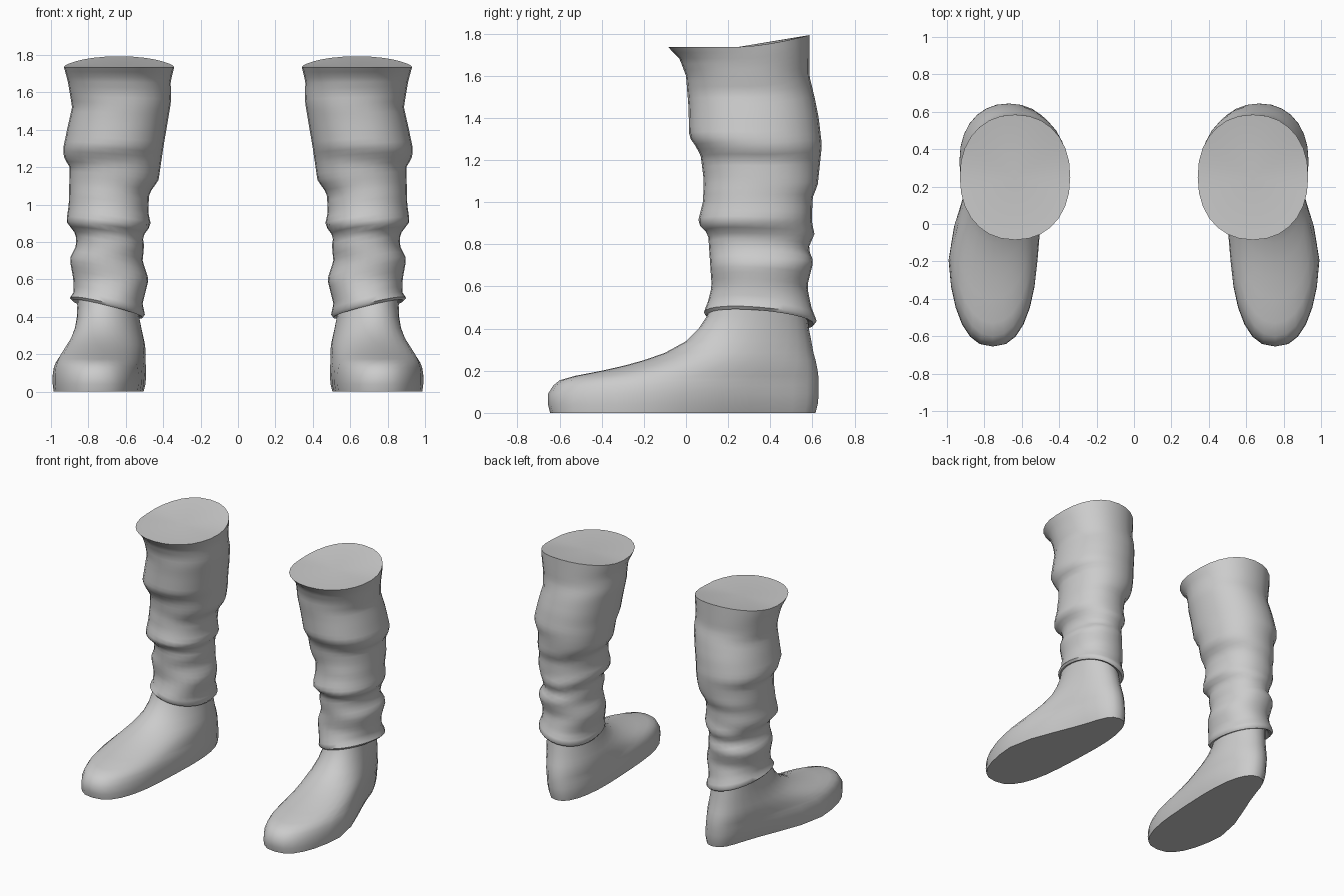
import bpy, bmesh, math

cube = bpy.data.objects.get("Cube")
if cube:
    bpy.data.objects.remove(cube)

grey = bpy.data.materials.new("plain_grey")
grey.use_nodes = True
tone = (0.6, 0.6, 0.6, 1)
grey.diffuse_color = tone
grey.node_tree.nodes["Principled BSDF"].inputs["Base Color"].default_value = tone

SEGMENTS = 28
RINGS = 46

# Shaft silhouettes on the four sides, as (height, position)
INNER = [(.40, .495), (.47, .51), (.60, .478), (.70, .51), (.78, .502), (.83, .51), (.89, .465),
         (.96, .48), (1.06, .475), (1.13, .425), (1.3, .40), (1.55, .358), (1.66, .36), (1.74, .34)]
OUTER = [(.50, .90), (.53, .88), (.60, .88), (.71, .90), (.78, .865), (.84, .866), (.91, .918),
         (1.0, .905), (1.2, .90), (1.25, .93), (1.3, .935), (1.42, .91), (1.52, .887), (1.66, .91), (1.74, .932)]
FRONT = [(.48, .085), (.53, .105), (.60, .122), (.70, .115), (.85, .105), (.90, .055), (1.0, .08),
         (1.1, .085), (1.22, .07), (1.26, .05), (1.31, .015), (1.45, .012), (1.6, 0), (1.68, -.03), (1.735, -.085)]
BACK = [(.44, .62), (.50, .595), (.60, .575), (.72, .605), (.78, .58), (.85, .61), (.90, .598),
        (1.02, .60), (1.08, .625), (1.27, .645), (1.4, .63), (1.5, .61), (1.6, .585), (1.79, .585)]

# Foot layers: height, toe end, heel end, half width at the toes, half width at the heel
FOOT = [(0, -.645, .615, .237, .158), (.04, -.655, .625, .243, .175), (.09, -.655, .63, .244, .187),
        (.13, -.63, .63, .240, .192), (.155, -.60, .63, .232, .194), (.175, -.53, .628, .226, .195),
        (.20, -.40, .625, .222, .194), (.225, -.29, .62, .218, .19), (.25, -.20, .615, .215, .187),
        (.285, -.10, .605, .205, .18), (.34, 0, .595, .19, .17), (.40, .06, .583, .175, .163),
        (.46, .10, .575, .168, .16), (.52, .12, .57, .165, .16)]


def sample(profile, z):
    """Straight-line lookup along a silhouette."""
    if z <= profile[0][0]:
        return profile[0][1]
    for (z0, v0), (z1, v1) in zip(profile, profile[1:]):
        if z <= z1:
            return v0 + (v1 - v0) * (z - z0) / (z1 - z0)
    return profile[-1][1]


def squarish(a, power):
    """Point on a slightly squared unit circle."""
    return [math.copysign(abs(v) ** power, v) for v in (math.cos(a), math.sin(a))]


def angles():
    return [2 * math.pi * i / SEGMENTS for i in range(SEGMENTS)]


def shaft_point(a, t, inset=0.0):
    c, s = squarish(a, .92)
    # Slanted hem at the ankle, rim rising towards the back
    hem = .457 + .045 * c - .02 * s
    rim = 1.737 + .056 * max(0, s) ** 1.6
    z = hem + t * (rim - hem)
    x0, x1 = sample(INNER, z), sample(OUTER, z)
    y0, y1 = sample(FRONT, z), sample(BACK, z)
    x = (x0 + x1) / 2 + c * ((x1 - x0) / 2 - inset)
    y = (y0 + y1) / 2 + s * ((y1 - y0) / 2 - inset)
    return x, y, z


def foot_point(a, row):
    z, y0, y1, toe, heel = row
    c, s = squarish(a, .8 + .2 * min(1, z / .3))
    y = (y0 + y1) / 2 + (y1 - y0) / 2 * s
    # Smooth change from the wide toes to the narrow heel
    k = min(1, max(0, (y + .25) / .75))
    k = k * k * (3 - 2 * k)
    centre = .755 + (.647 + .09 * z - .755) * k
    return centre + c * (toe + (heel - toe) * k), y, z


def loft(name, rings, side, cap, dish=0.0):
    bm = bmesh.new()
    loops = [[bm.verts.new((side * x, y, z)) for x, y, z in ring] for ring in rings]
    for low, high in zip(loops, loops[1:]):
        for i in range(SEGMENTS):
            j = (i + 1) % SEGMENTS
            bm.faces.new((low[i], low[j], high[j], high[i]))
    # Close one end, with its middle sunk by the dish depth
    end = bm.faces.new(loops[cap])
    bmesh.ops.recalc_face_normals(bm, faces=bm.faces)
    for vert in bmesh.ops.poke(bm, faces=[end])["verts"]:
        vert.co.z -= dish
    mesh = bpy.data.meshes.new(name)
    bm.to_mesh(mesh)
    bm.free()
    mesh.materials.append(grey)
    obj = bpy.data.objects.new(name, mesh)
    bpy.context.collection.objects.link(obj)
    bpy.ops.object.select_all(action="DESELECT")
    obj.select_set(True)
    bpy.context.view_layer.objects.active = obj
    bpy.ops.object.shade_smooth_by_angle(angle=math.radians(62))


# Rolled hem tucked inwards, then the folded shaft up to the closed rim
shaft = [[shaft_point(a, t, inset) for a in angles()]
         for t, inset in ((.02, .05), (-.005, .035), (-.012, .015))]
shaft += [[shaft_point(a, r / RINGS) for a in angles()] for r in range(RINGS + 1)]
foot = [[foot_point(a, row) for a in angles()] for row in FOOT]

for label, side in (("left", 1), ("right", -1)):
    loft(label + "_boot_shaft", shaft, side, cap=-1, dish=.015)
    loft(label + "_boot_foot", foot, side, cap=0)
